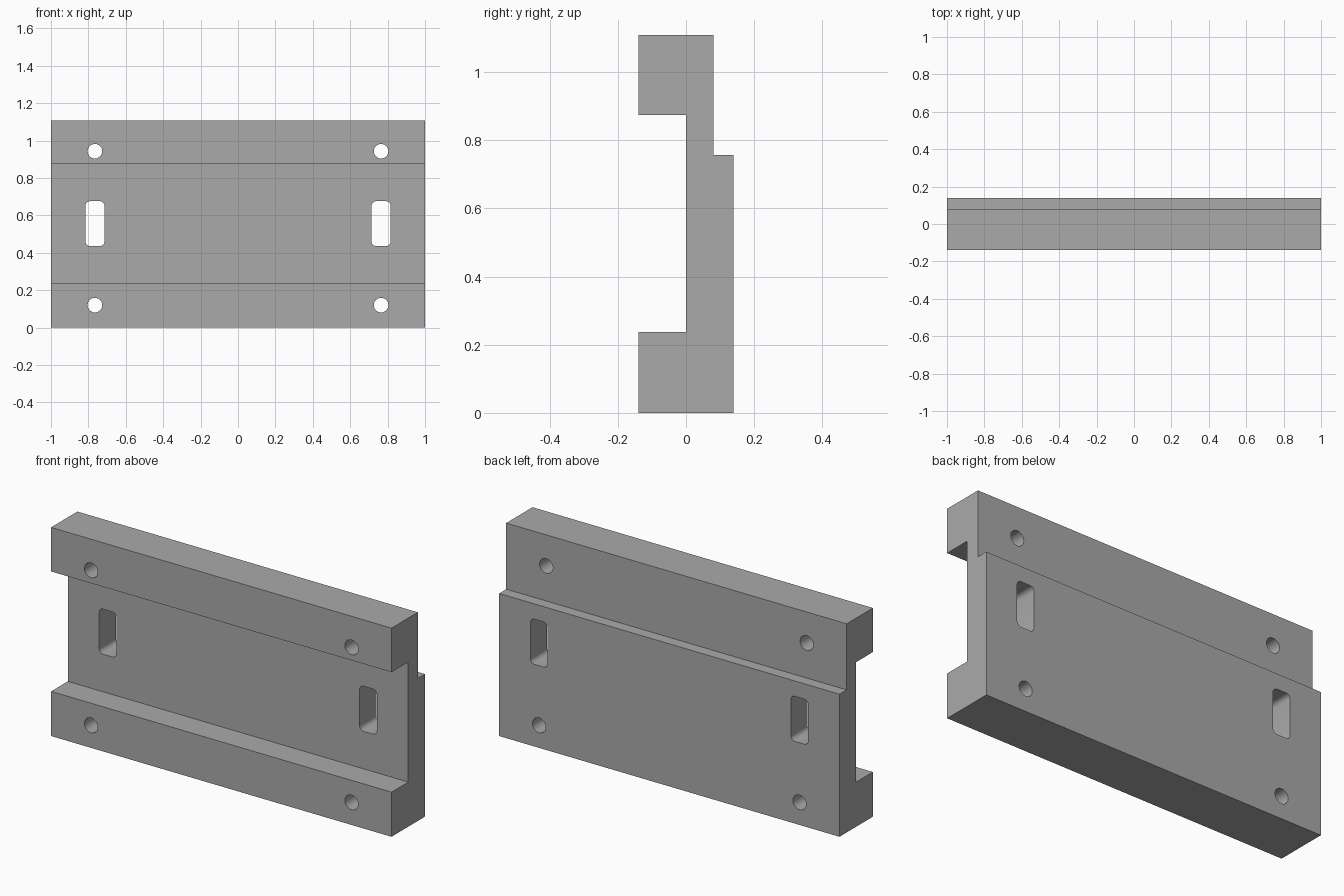
import bpy
import bmesh
from math import cos, sin, pi

old = bpy.data.objects.get("Cube")
if old:
    bpy.data.objects.remove(old, do_unlink=True)

# Plain grey metal
grey = bpy.data.materials.new("grey metal")
grey.use_nodes = True
colour = (0.4, 0.4, 0.4, 1)
grey.diffuse_color = colour
grey.node_tree.nodes["Principled BSDF"].inputs["Base Color"].default_value = colour


def extrude_outline(bm, points, direction):
    """Add a closed prism made by sweeping an outline along a direction."""
    face = bm.faces.new([bm.verts.new(p) for p in points])
    swept = bmesh.ops.extrude_face_region(bm, geom=[face])["geom"]
    verts = [v for v in swept if isinstance(v, bmesh.types.BMVert)]
    bmesh.ops.translate(bm, verts=verts, vec=direction)


def rounded_outline(x, z, width, height, radius, steps):
    """Rectangle with round corners in the xz plane, or a circle if it is all corner."""
    points = []
    for corner, (sx, sz) in enumerate([(1, 1), (-1, 1), (-1, -1), (1, -1)]):
        cx = x + sx * (width / 2 - radius)
        cz = z + sz * (height / 2 - radius)
        for i in range(steps):
            a = (corner + (i + 0.5) / steps) * pi / 2
            points.append((cx + radius * cos(a), -0.5, cz + radius * sin(a)))
    return points


def finish(bm, name):
    bmesh.ops.recalc_face_normals(bm, faces=bm.faces)
    mesh = bpy.data.meshes.new(name)
    bm.to_mesh(mesh)
    bm.free()
    obj = bpy.data.objects.new(name, mesh)
    bpy.context.collection.objects.link(obj)
    mesh.materials.append(grey)
    return obj


# Plate: stepped side profile (y, z) swept across the width
profile = [(-0.14, 0), (0.14, 0), (0.14, 0.757), (0.08, 0.757), (0.08, 1.108),
           (-0.14, 1.108), (-0.14, 0.874), (0, 0.874), (0, 0.237), (-0.14, 0.237)]
bm = bmesh.new()
extrude_outline(bm, [(-1, y, z) for y, z in profile], (2, 0, 0))
plate = finish(bm, "mounting_plate")

# Cutters: bolt holes through the rails and a slot at each end of the channel
bm = bmesh.new()
for x in (-0.765, 0.765):
    for z in (0.12, 0.943):
        extrude_outline(bm, rounded_outline(x, z, 0.078, 0.078, 0.039, 10), (0, 1, 0))
    extrude_outline(bm, rounded_outline(x, 0.556, 0.102, 0.24, 0.025, 6), (0, 1, 0))
cutter = finish(bm, "hole_cutter")
cutter.hide_render = True

cut = plate.modifiers.new("holes", "BOOLEAN")
cut.operation = "DIFFERENCE"
cut.solver = "EXACT"
cut.object = cutter
bpy.ops.object.select_all(action="DESELECT")
plate.select_set(True)
bpy.context.view_layer.objects.active = plate
bpy.ops.object.modifier_apply(modifier=cut.name)
bpy.data.objects.remove(cutter, do_unlink=True)

# Round hole walls, crisp edges
bpy.ops.object.shade_smooth_by_angle(angle=pi / 6)
